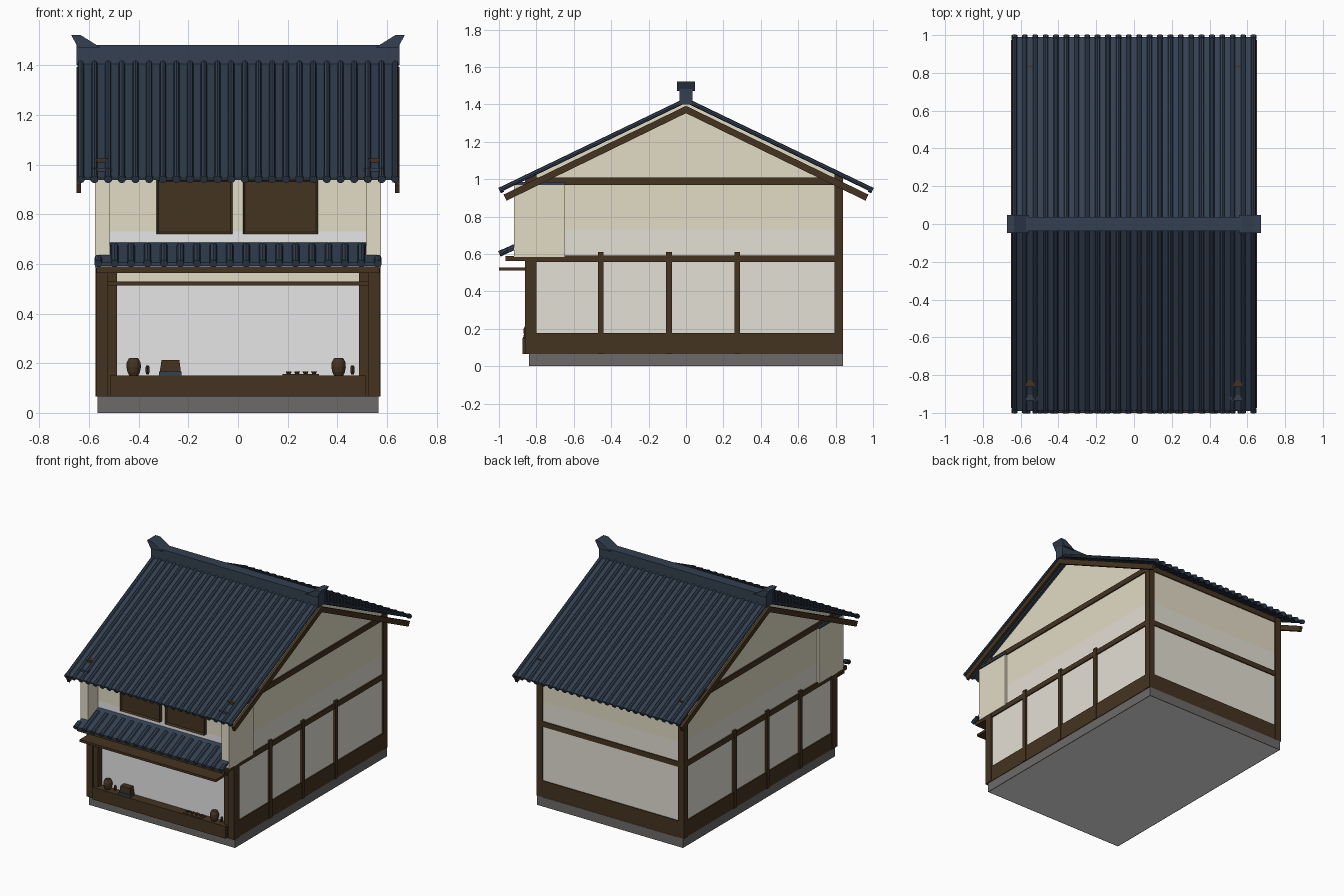
import bpy, bmesh, math
from mathutils import Vector

old = bpy.data.objects.get("Cube")
if old:
    bpy.data.objects.remove(old)


def material(name, r, g, b):
    m = bpy.data.materials.new(name)
    m.use_nodes = True
    m.diffuse_color = (r, g, b, 1)
    m.node_tree.nodes["Principled BSDF"].inputs["Base Color"].default_value = (r, g, b, 1)
    return m


WOOD = material("dark_wood", 0.06, 0.034, 0.0155)
CREAM = material("cream_plaster", 0.76, 0.71, 0.56)
WHITE = material("white_plaster", 0.79, 0.79, 0.79)
OFF_WHITE = material("off_white_plaster", 0.775, 0.745, 0.66)
TILE = material("blue_roof_tile", 0.033, 0.051, 0.082)
STONE = material("grey_stone", 0.15, 0.145, 0.14)


def finish(name, bm, *mats):
    bmesh.ops.recalc_face_normals(bm, faces=bm.faces)
    me = bpy.data.meshes.new(name)
    bm.to_mesh(me)
    bm.free()
    for m in mats:
        me.materials.append(m)
    ob = bpy.data.objects.new(name, me)
    bpy.context.collection.objects.link(ob)
    return ob


def add_box(bm, x, y, z):
    """Box from (min, max) pairs."""
    vs = bmesh.ops.create_cube(bm, size=1)["verts"]
    for v in vs:
        v.co = [(a + b) / 2 + c * (b - a) for (a, b), c in zip((x, y, z), v.co)]


def box(name, x, y, z, mat):
    bm = bmesh.new()
    add_box(bm, x, y, z)
    return finish(name, bm, mat)


def sides(name, x, y, z, mat):
    """Pair of boxes mirrored across x = 0."""
    for label, s in (("left", 1), ("right", -1)):
        box(f"{name}_{label}", sorted((s * x[0], s * x[1])), y, z, mat)


def add_prism(bm, points, axis, lo, hi):
    """Extrude a 2D outline along x (points are y,z) or y (points are x,z)."""
    def at(p, d):
        return (d, p[0], p[1]) if axis == "x" else (p[0], d, p[1])
    f = bm.faces.new([bm.verts.new(at(p, lo)) for p in points])
    ext = bmesh.ops.extrude_face_region(bm, geom=[f])["geom"]
    step = Vector((hi - lo, 0, 0)) if axis == "x" else Vector((0, hi - lo, 0))
    bmesh.ops.translate(bm, vec=step, verts=[e for e in ext if isinstance(e, bmesh.types.BMVert)])


def add_rod(bm, a, b, r, n=8):
    a, b = Vector(a), Vector(b)
    d = b - a
    mat = d.to_track_quat("Z", "Y").to_matrix().to_4x4()
    mat.translation = (a + b) / 2
    bmesh.ops.create_cone(bm, cap_ends=True, segments=n, radius1=r, radius2=r,
                          depth=d.length, matrix=mat)


def lathe(name, profile, x, y, z, mat, n=12):
    bm = bmesh.new()
    rings = [[bm.verts.new((x + r * math.cos(i * math.tau / n),
                            y + r * math.sin(i * math.tau / n), z + h))
              for i in range(n)] for r, h in profile]
    for lo, hi in zip(rings, rings[1:]):
        for i in range(n):
            j = (i + 1) % n
            bm.faces.new((lo[i], lo[j], hi[j], hi[i]))
    bm.faces.new(rings[0])
    bm.faces.new(rings[-1])
    return finish(name, bm, mat)


# Foundation with a pale underside
bm = bmesh.new()
add_box(bm, (-0.565, 0.565), (-0.84, 0.84), (0, 0.065))
base = min(bm.faces, key=lambda f: f.calc_center_median().z)
bmesh.ops.inset_region(bm, faces=[base], thickness=0.008, depth=0)
base.material_index = 1
finish("foundation", bm, STONE, WHITE)

# Plaster body: cream above, pale below, pure white on the shop front
bm = bmesh.new()
add_prism(bm, [(-0.81, 0.06), (0.83, 0.06), (0.83, 1.01), (0, 1.408), (-0.81, 1.02)], "x", -0.56, 0.56)
geom = bm.verts[:] + bm.edges[:] + bm.faces[:]
bmesh.ops.bisect_plane(bm, geom=geom, plane_co=(0, 0, 0.73), plane_no=(0, 0, 1))
for f in bm.faces:
    c = f.calc_center_median()
    f.material_index = 2 if c.z > 0.73 else 0 if c.y < -0.8 else 1
finish("plaster_walls", bm, WHITE, OFF_WHITE, CREAM)

# Timber frame: corner posts, side studs, sills and rails
for tag, y in (("front", (-0.86, -0.8)), ("back", (0.795, 0.84))):
    sides(f"{tag}_corner_post", (0.525, 0.572), y, (0.065, 1.024), WOOD)
for i, y in enumerate((-0.455, -0.091, 0.273)):
    sides(f"side_stud_{i + 1}", (0.55, 0.574), (y - 0.015, y + 0.015), (0.065, 0.61), WOOD)
for tag, z in (("sill", (0.065, 0.178)), ("middle_rail", (0.556, 0.593)), ("top_rail", (0.97, 1.008))):
    sides(f"side_{tag}", (0.55, 0.569), (-0.82, 0.82), z, WOOD)
    box(f"back_{tag}", (-0.55, 0.55), (0.81, 0.837), z, WOOD)

# Shop front: counter, jambs, lintel and hanging rail
box("shop_counter", (-0.515, 0.515), (-0.875, -0.8), (0.065, 0.15), WOOD)
sides("shop_jamb", (0.488, 0.53), (-0.85, -0.8), (0.065, 0.575), WOOD)
box("shop_lintel", (-0.57, 0.57), (-0.965, -0.8), (0.563, 0.59), WOOD)
box("opening_header", (-0.49, 0.49), (-0.815, -0.805), (0.525, 0.565), CREAM)
box("hanging_rail", (-0.528, 0.528), (-1.0, -0.86), (0.512, 0.528), WOOD)

# Upper shutters with raised frames
for tag, x0, x1 in (("left", 0.02, 0.322), ("right", -0.328, -0.022)):
    bm = bmesh.new()
    add_box(bm, (x0, x1), (-0.835, -0.805), (0.72, 0.94))
    front = min(bm.faces, key=lambda f: f.calc_center_median().y)
    bmesh.ops.inset_region(bm, faces=[front], thickness=0.012, depth=0)
    bmesh.ops.translate(bm, verts=front.verts, vec=(0, 0.01, 0))
    finish(f"upper_shutter_{tag}", bm, WOOD)

# Projecting side wing walls with small caps
sides("wing_wall", (0.517, 0.575), (-0.92, -0.65), (0.583, 0.972), CREAM)
sides("wing_wall_cap", (0.507, 0.583), (-0.935, -0.645), (0.97, 0.986), TILE)


def slope_z(y):
    return 1.422 - 0.481 * abs(y)


# Main roof: thin slabs, round tile ribs and eave end discs
for tag, s in (("front", -1), ("back", 1)):
    bm = bmesh.new()
    add_prism(bm, [(0, slope_z(0)), (s * 0.99, slope_z(0.99)),
                   (s * 0.99, slope_z(0.99) - 0.009), (0, slope_z(0) - 0.009)], "x", -0.643, 0.643)
    count = 24
    for i in range(count):
        x = -0.633 + 1.266 * i / (count - 1)
        add_rod(bm, (x, 0, slope_z(0)), (x, s * 0.985, slope_z(0.985)), 0.0125)
        add_rod(bm, (x, s * 0.98, slope_z(0.98) - 0.003), (x, s * 0.997, slope_z(0.997) - 0.003), 0.016, 10)
    finish(f"{tag}_roof_tiles", bm, TILE)

# Bargeboards along both gables
for tag, s in (("left", 1), ("right", -1)):
    bm = bmesh.new()
    add_prism(bm, [(0, 1.392), (0.975, 0.918), (0.96, 0.885), (0, 1.353),
                   (-0.96, 0.885), (-0.975, 0.918)], "x", s * 0.632, s * 0.65)
    finish(f"bargeboard_{tag}", bm, WOOD)

# Ridge cap with flared end tiles
box("ridge_cap", (-0.65, 0.65), (-0.036, 0.036), (1.4, 1.482), TILE)
for tag, s in (("left", 1), ("right", -1)):
    bm = bmesh.new()
    add_prism(bm, [(s * x, z) for x, z in
                   ((0.555, 1.472), (0.645, 1.472), (0.672, 1.522), (0.635, 1.522))], "y", -0.047, 0.047)
    finish(f"ridge_end_{tag}", bm, TILE)


# Small awning over the shop front, stepped down outside the wing walls
def awning_z(y):
    return 0.6 + 0.45 * (y + 1)


bm = bmesh.new()
for half, back in ((0.515, -0.81), (0.57, -0.92)):
    add_prism(bm, [(-0.99, awning_z(-0.99)), (back, awning_z(back)),
                   (back, awning_z(back) - 0.014), (-0.99, awning_z(-0.99) - 0.014)], "x", -half, half)
count = 18
for i in range(count):
    x = -0.563 + 1.126 * i / (count - 1)
    back = -0.84 if abs(x) < 0.52 else -0.95
    add_rod(bm, (x, -0.985, awning_z(-0.985)), (x, back, awning_z(back)), 0.015)
    add_rod(bm, (x, -0.998, awning_z(-0.998)), (x, -0.98, awning_z(-0.98)), 0.016, 10)
finish("awning_tiles", bm, TILE)

# Goods on the counter: jars, flasks, a chest and a tray of cups
JAR = [(0.017, 0), (0.025, 0.016), (0.029, 0.036), (0.028, 0.054), (0.02, 0.07), (0.016, 0.073)]
for tag, x in (("left", 0.405), ("right", -0.42)):
    lathe(f"jar_{tag}", JAR, x, -0.84, 0.148, WOOD)
    lathe(f"flask_{tag}", [(r * 0.3, h * 0.5) for r, h in JAR], x + 0.056, -0.84, 0.155, WOOD, 8)
box("chest_base", (-0.318, -0.228), (-0.87, -0.82), (0.148, 0.167), TILE)
bm = bmesh.new()
add_prism(bm, [(-0.315, 0.165), (-0.23, 0.165), (-0.236, 0.212), (-0.308, 0.212)], "y", -0.862, -0.82)
finish("chest", bm, WOOD)
box("cup_tray", (0.18, 0.326), (-0.872, -0.822), (0.149, 0.156), WOOD)
for i in range(4):
    lathe(f"cup_{i + 1}", [(0.007, 0), (0.012, 0.012)], 0.204 + i * 0.034, -0.847, 0.155, WOOD, 8)
